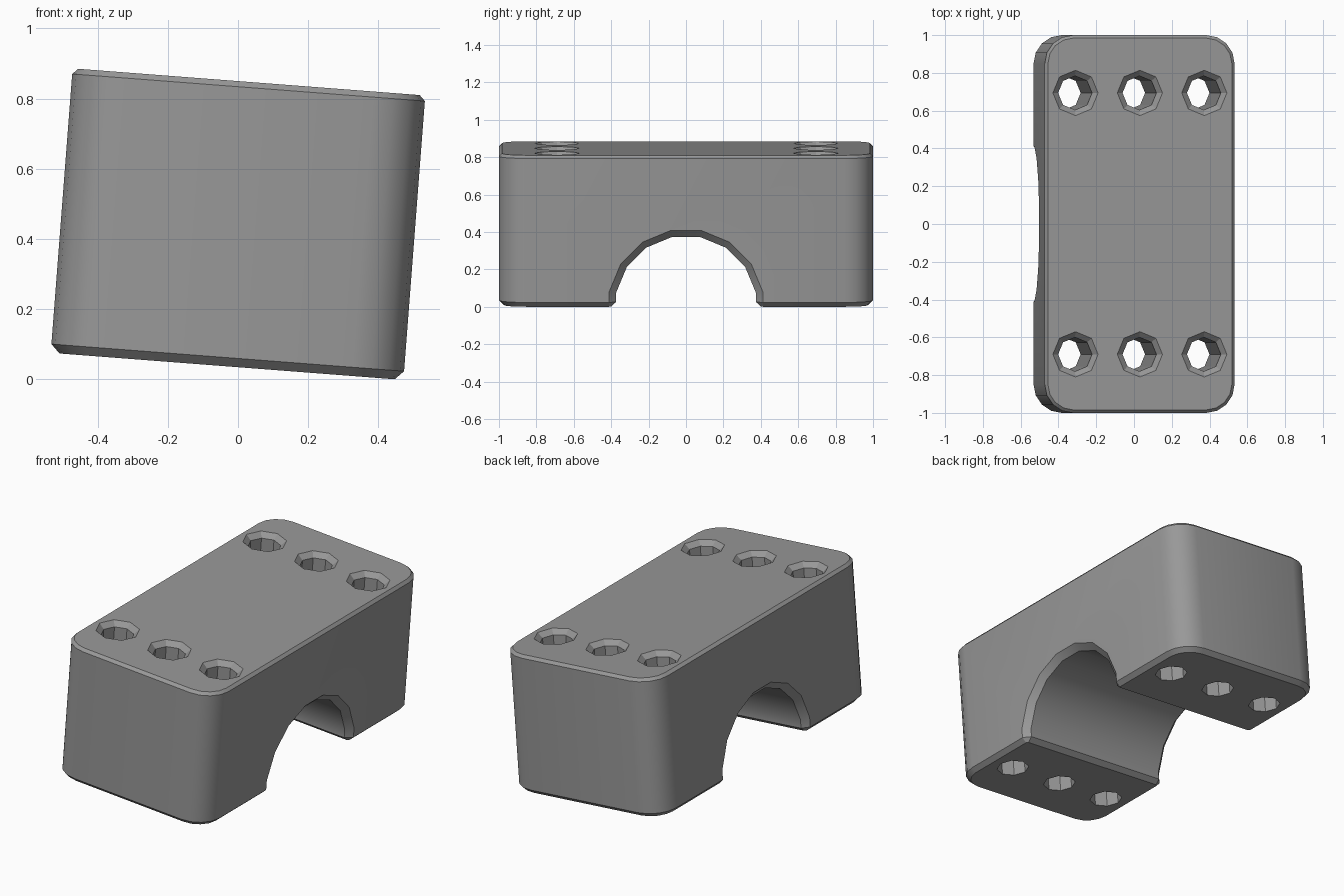
import bpy, bmesh
from math import sin, cos, pi, radians

if "Cube" in bpy.data.objects:
    bpy.data.objects.remove(bpy.data.objects["Cube"])

W, D, H = 1.008, 2.0, 0.813      # block size before tilting
TILT = radians(4.4)


def loft(name, rings):
    """Closed solid skinned through equal-length point rings."""
    bm = bmesh.new()
    rows = [[bm.verts.new(p) for p in ring] for ring in rings]
    n = len(rows[0])
    for a, b in zip(rows, rows[1:]):
        for i in range(n):
            j = (i + 1) % n
            bm.faces.new((a[i], a[j], b[j], b[i]))
    bm.faces.new(rows[0])
    bm.faces.new(rows[-1])
    bmesh.ops.recalc_face_normals(bm, faces=bm.faces)
    mesh = bpy.data.meshes.new(name)
    bm.to_mesh(mesh)
    bm.free()
    ob = bpy.data.objects.new(name, mesh)
    bpy.context.collection.objects.link(ob)
    return ob


def rounded_rect(z, inset, radius=0.15, seg=4):
    pts = []
    r = radius - inset
    for q, (sx, sy) in enumerate(((1, 1), (-1, 1), (-1, -1), (1, -1))):
        for k in range(seg + 1):
            a = (q + k / seg) * pi / 2
            pts.append((sx * (W / 2 - radius) + r * cos(a),
                        sy * (D / 2 - radius) + r * sin(a), z))
    return pts


def arch_ring(x, r):
    """Half of a 16-gon, flared where it meets the underside."""
    z0 = -H / 2
    foot = r * cos(pi / 16)
    arc = [(x, r * cos((k + 0.5) * pi / 8), z0 + r * sin((k + 0.5) * pi / 8))
           for k in range(8)]
    return ([(x, foot + 0.06, z0 - 0.03), (x, foot, z0 + 0.025)] + arc +
            [(x, -foot, z0 + 0.025), (x, -foot - 0.06, z0 - 0.03)])


def octagon(cx, cy, z, r):
    return [(cx + r * cos(k * pi / 4), cy + r * sin(k * pi / 4), z) for k in range(8)]


def cut(target, cutter):
    cutter.hide_render = True
    mod = target.modifiers.new("cut", 'BOOLEAN')
    mod.operation, mod.solver, mod.object = 'DIFFERENCE', 'EXACT', cutter
    bpy.context.view_layer.objects.active = target
    bpy.ops.object.modifier_apply(modifier=mod.name)
    bpy.data.objects.remove(cutter)


# Block with rounded corners and chamfered rims
h = H / 2
block = loft("clamp_block", [rounded_rect(-h, 0.025), rounded_rect(-h + 0.025, 0),
                             rounded_rect(h - 0.016, 0), rounded_rect(h, 0.016)])

# Arched channel with chamfered mouths
w = W / 2
cut(block, loft("arch_cutter", [arch_ring(x, r) for x, r in (
    (-w - 0.035, 0.457), (-w + 0.035, 0.381), (w - 0.035, 0.381), (w + 0.035, 0.457))]))

# Six countersunk bolt holes
for x in (-0.342, 0, 0.342):
    for y in (-0.69, 0.694):
        cut(block, loft("hole_cutter", [octagon(x, y, z, r) for z, r in (
            (-0.6, 0.09), (h - 0.028, 0.09), (h + 0.028, 0.15))]))

# Tilt and stand on the ground
block.rotation_euler = (0, TILT, 0)
bpy.ops.object.select_all(action='DESELECT')
block.select_set(True)
bpy.context.view_layer.objects.active = block
bpy.ops.object.transform_apply(rotation=True)
low = min(v.co.z for v in block.data.vertices)
for v in block.data.vertices:
    v.co.z -= low
bpy.ops.object.shade_smooth_by_angle(angle=radians(30))

# Dark grey metal
mat = bpy.data.materials.new("dark_grey")
mat.diffuse_color = (0.315, 0.315, 0.315, 1)
mat.use_nodes = True
mat.node_tree.nodes["Principled BSDF"].inputs["Base Color"].default_value = mat.diffuse_color
block.data.materials.clear()
block.data.materials.append(mat)
